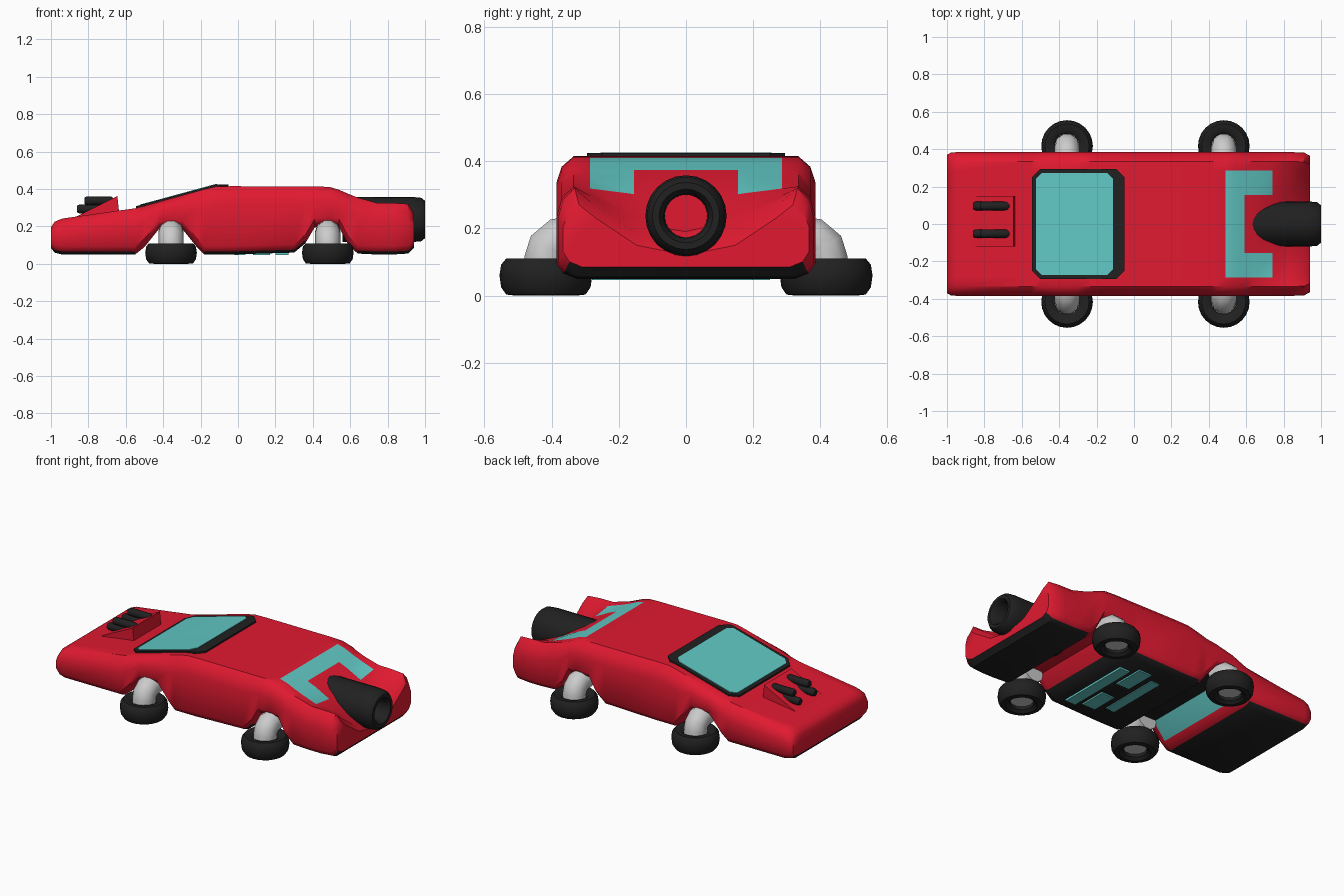
import bpy, bmesh, math
from mathutils import Matrix, Vector

if "Cube" in bpy.data.objects:
    bpy.data.objects.remove(bpy.data.objects["Cube"])


def material(name, rgb):
    m = bpy.data.materials.new(name)
    m.diffuse_color = (*rgb, 1)
    m.use_nodes = True
    m.node_tree.nodes["Principled BSDF"].inputs["Base Color"].default_value = m.diffuse_color
    return m


RED = material("red_paint", (0.75, 0.01, 0.03))
BLACK = material("black_trim", (0.015, 0.015, 0.015))
TEAL = material("teal_glass", (0.12, 0.58, 0.56))
WHITE = material("light_grey", (0.6, 0.6, 0.6))


def finish(name, bm, mats, angle=40):
    bmesh.ops.recalc_face_normals(bm, faces=bm.faces)
    me = bpy.data.meshes.new(name)
    bm.to_mesh(me)
    bm.free()
    ob = bpy.data.objects.new(name, me)
    bpy.context.collection.objects.link(ob)
    for m in mats:
        me.materials.append(m)
    bpy.ops.object.select_all(action='DESELECT')
    ob.select_set(True)
    bpy.context.view_layer.objects.active = ob
    bpy.ops.object.shade_smooth_by_angle(angle=math.radians(angle))
    return ob


def loft(bm, rings, closed=False):
    """Join equal rings of points; optionally close the last ring to the first."""
    vs = [[bm.verts.new(p) for p in r] for r in rings]
    n = len(vs[0])
    for i in range(len(vs) if closed else len(vs) - 1):
        a, b = vs[i], vs[(i + 1) % len(vs)]
        for j in range(n):
            yield i, j, bm.faces.new((a[j], a[(j + 1) % n], b[(j + 1) % n], b[j]))
    if not closed:
        bm.faces.new(vs[0])
        bm.faces.new(vs[-1])


def lathe(name, profile, mat, matrix, segs=24):
    """Spin a closed (radius, height) profile around z, then place it."""
    bm = bmesh.new()
    rings = [[(r * math.cos(t * math.tau / segs), r * math.sin(t * math.tau / segs), z)
              for t in range(segs)] for r, z in profile]
    list(loft(bm, rings, closed=True))
    bm.transform(matrix)
    return finish(name, bm, [mat])


def box(name, lo, hi, mat):
    bm = bmesh.new()
    bmesh.ops.create_cube(bm, size=1)
    for v in bm.verts:
        v.co = Vector([lo[k] if v.co[k] < 0 else hi[k] for k in range(3)])
    return finish(name, bm, [mat])


# Body stations: x, top z, bottom z, centre dip, width factor
STATIONS = [
    (-1.00, .195, .085, 0, .96), (-.98, .225, .06, 0, .99), (-.94, .242, .05, 0, 1),
    (-.55, .297, .05, 0, 1), (-.50, .310, .09, 0, 1), (-.42, .333, .19, 0, 1),
    (-.30, .366, .19, 0, 1), (-.22, .388, .09, 0, 1), (-.18, .399, .05, 0, 1),
    (-.12, .413, .05, 0, 1), (-.04, .415, .05, 0, 1), (.30, .414, .06, 0, 1),
    (.36, .414, .11, 0, 1), (.41, .414, .195, 0, 1), (.49, .411, .20, 0, 1),
    (.54, .396, .195, 0, 1), (.59, .374, .10, 0, 1), (.64, .354, .055, 0, 1),
    (.74, .326, .05, -.03, 1), (.83, .325, .05, -.11, 1), (.91, .32, .055, -.17, .99),
    (.94, .27, .085, -.15, .95)]


def body_ring(x, zt, zb, dip, w):
    h = zt - zb
    c, b = min(.09, h * .35), min(.045, h * .25)
    half = [(0, zt + dip), (.155, zt + dip * .8), (.285, zt + dip * .25), (.335, zt),
            (.370, zt - c * .4), (.385, zt - c), (.385, zb + b), (.365, zb + b * .35),
            (.325, zb), (0, zb)]
    return ([(x, y * w, z) for y, z in half]
            + [(x, -y * w, z) for y, z in half[-2:0:-1]])


# Body shell, coloured by panel
bm = bmesh.new()
for i, j, f in loft(bm, [body_ring(*s) for s in STATIONS]):
    x = (STATIONS[i][0] + STATIONS[i + 1][0]) / 2
    k = j if j < 9 else 17 - j
    arch = -.55 < x < -.18 or .36 < x < .64
    if (.49 < x < .59 and k < 2) or (.59 < x < .74 and k == 1):
        f.material_index = 2                      # rear window
    elif k in (7, 8) and not arch:
        f.material_index = 1                      # black underside
    elif k == 8 and -.5 < x < -.42:
        f.material_index = 2
    elif k == 8 and -.42 < x < -.18:
        f.material_index = 1
finish("car_body", bm, [RED, BLACK, TEAL])


def roof_z(x):
    for a, b in zip(STATIONS, STATIONS[1:]):
        if x <= b[0]:
            return a[1] + (b[1] - a[1]) * (x - a[0]) / (b[0] - a[0])


def roof_slab(name, x0, x1, w, cut, lift, mat):
    """Chamfered plate that follows the roof line."""
    pts = [(x0 + cut, -w), (x1 - cut, -w), (x1, -w + cut), (x1, w - cut),
           (x1 - cut, w), (x0 + cut, w), (x0, w - cut), (x0, -w + cut)]
    bm = bmesh.new()
    bm.faces.new([bm.verts.new((x, y, 0)) for x, y in pts])
    bmesh.ops.bisect_plane(bm, geom=bm.verts[:] + bm.edges[:] + bm.faces[:],
                           plane_co=(-.12, 0, 0), plane_no=(1, 0, 0))
    for v in bm.verts:
        v.co.z = roof_z(v.co.x) + lift
    ext = bmesh.ops.extrude_face_region(bm, geom=bm.faces[:])
    for v in ext["geom"]:
        if isinstance(v, bmesh.types.BMVert):
            v.co.z -= lift + .01
    return finish(name, bm, [mat], 20)


# Windscreen
roof_slab("windscreen_frame", -.545, -.05, .295, .045, .010, BLACK)
roof_slab("windscreen_glass", -.525, -.112, .272, .03, .013, TEAL)

# Hover wheels and bent legs
TYRE = [(.065, .09), (.085, .108), (.118, .11), (.133, .092), (.138, .06),
        (.133, .025), (.118, .003), (.09, 0), (.07, .015)]
LEG = [(.417, .03), (.417, .11), (.408, .143), (.378, .168), (.31, .176)]
for end, x in (("front", -.358), ("rear", .48)):
    for side, s in (("left", -1), ("right", 1)):
        lathe(f"{end}_{side}_tyre", TYRE, BLACK, Matrix.Translation((x, s * .417, 0)))
        cu = bpy.data.curves.new("leg_path", 'CURVE')
        cu.dimensions = '3D'
        cu.bevel_depth = .067
        cu.bevel_resolution = 3
        cu.use_fill_caps = True
        sp = cu.splines.new('POLY')
        sp.points.add(len(LEG) - 1)
        for p, (y, z) in zip(sp.points, LEG):
            p.co = (x, s * y, z, 1)
        ob = bpy.data.objects.new(f"{end}_{side}_leg", cu)
        bpy.context.collection.objects.link(ob)
        bpy.ops.object.select_all(action='DESELECT')
        ob.select_set(True)
        bpy.context.view_layer.objects.active = ob
        bpy.ops.object.convert(target='MESH')
        ob.data.materials.clear()
        ob.data.materials.append(WHITE)
        bpy.ops.object.shade_smooth_by_angle(angle=math.radians(50))

# Rear jet nozzle with a red core
along_x = Matrix.Translation((0, 0, .237)) @ Matrix.Rotation(math.pi / 2, 4, 'Y')
lathe("jet_nozzle", [(.06, .56), (.12, .56), (.121, .93), (.116, .98), (.1, 1.0),
                     (.08, 1.0), (.066, .98), (.063, .85)], BLACK, along_x)
bm = bmesh.new()
bmesh.ops.create_circle(bm, cap_ends=True, radius=.066, segments=24)
bm.transform(Matrix.Translation((.86, 0, .237)) @ Matrix.Rotation(math.pi / 2, 4, 'Y'))
finish("jet_core", bm, [RED])

# Raised hatch on the bonnet with two double-barrelled blasters
bm = bmesh.new()
side = [(-.88, .245), (-.645, .362), (-.635, .27)]
list(loft(bm, [[(x, y, z) for x, z in side] for y in (-.12, .15)]))
finish("bonnet_hatch", bm, [RED])
for n, y in enumerate((-.052, .096)):
    for part, x0, x1, z in (("upper", -.82, -.66, .337), ("lower", -.86, -.70, .293)):
        m = Matrix.Translation((0, y, z)) @ Matrix.Rotation(math.pi / 2, 4, 'Y')
        bm = bmesh.new()
        rings = [[(r * math.cos(t * math.tau / 12), r * math.sin(t * math.tau / 12), x)
                  for t in range(12)]
                 for r, x in ((.018, x0), (.023, x0 + .01), (.023, x1 - .02), (.012, x1))]
        list(loft(bm, rings))
        bm.transform(m)
        finish(f"blaster_{n + 1}_{part}", bm, [BLACK])

# Teal markings under the floor
for n, (x0, x1, y0, y1) in enumerate(((.2, .27, -.28, .2), (.08, .17, -.25, -.08),
                                      (.08, .17, .05, .25), (-.02, .04, -.2, .2))):
    box(f"floor_panel_{n + 1}", (x0, y0, .047), (x1, y1, .07), TEAL)
